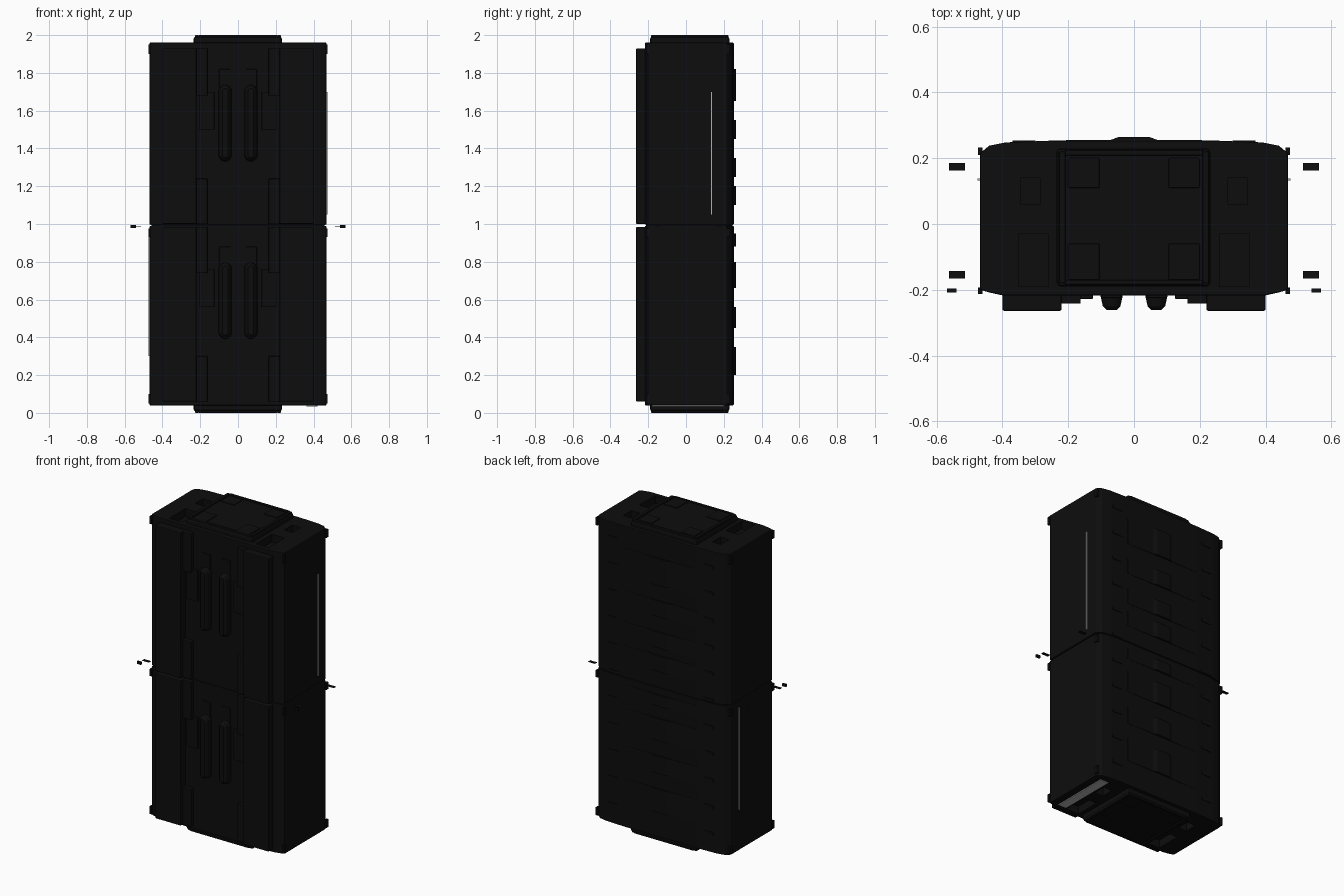
import bpy, bmesh, math
from mathutils import Vector

cube = bpy.data.objects.get("Cube")
if cube:
    bpy.data.objects.remove(cube, do_unlink=True)


def material(name, v):
    m = bpy.data.materials.new(name)
    m.use_nodes = True
    m.diffuse_color = (v, v, v, 1)
    m.node_tree.nodes["Principled BSDF"].inputs["Base Color"].default_value = (v, v, v, 1)
    return m


BLACK = material("black", 0.004)
GREY = material("light grey", 0.45)


def finish(name, bm, mat=BLACK, bevel=0):
    bmesh.ops.recalc_face_normals(bm, faces=bm.faces)
    me = bpy.data.meshes.new(name)
    bm.to_mesh(me)
    bm.free()
    me.materials.append(mat)
    ob = bpy.data.objects.new(name, me)
    bpy.context.collection.objects.link(ob)
    if bevel:
        mod = ob.modifiers.new("bevel", "BEVEL")
        mod.width, mod.segments = bevel, 2
    return ob


def box(name, x, y, z, mat=BLACK, bevel=0):
    """Box from three (low, high) ranges."""
    bm = bmesh.new()
    bmesh.ops.create_cube(bm, size=1)
    for v in bm.verts:
        v.co = Vector([(a + b) / 2 + c * (b - a) for c, (a, b) in zip(v.co, (x, y, z))])
    return finish(name, bm, mat, bevel)


def mirrored(s, x):
    return tuple(sorted((s * x[0], s * x[1])))


def prism(name, outline, z, bevel=0):
    """Vertical extrusion of an (x, y) outline."""
    bm = bmesh.new()
    face = bm.faces.new([bm.verts.new((x, y, z[0])) for x, y in outline])
    ext = bmesh.ops.extrude_face_region(bm, geom=[face])
    for v in ext["geom"]:
        if isinstance(v, bmesh.types.BMVert):
            v.co.z = z[1]
    return finish(name, bm, BLACK, bevel)


def capsule(name, x, z, r, y0, y1):
    """Rounded bar with sloping sides, raised towards the front."""
    bm = bmesh.new()
    rings = []
    for y, k in ((y0, 1), (y1 + 0.012, 0.75), (y1, 0.4)):
        ring = []
        for i in range(20):
            a = 2 * math.pi * (i + 0.5) / 20
            end = z[1] - r if math.sin(a) > 0 else z[0] + r
            ring.append(bm.verts.new((x + r * k * math.cos(a), y, end + r * k * math.sin(a))))
        rings.append(ring)
    for lo, hi in zip(rings, rings[1:]):
        for i in range(20):
            j = (i + 1) % 20
            bm.faces.new((lo[i], lo[j], hi[j], hi[i]))
    bm.faces.new(rings[-1])
    return finish(name, bm)


# Body in two halves with a narrow seam
half = [(0.4, -0.217), (0.44, -0.208), (0.468, -0.2), (0.468, 0.215),
        (0.44, 0.238), (0.39, 0.248), (0.26, 0.253)]
outline = half + [(-x, y) for x, y in reversed(half)]
core = [(x * 0.98, y * 0.975) for x, y in outline]
halves = [prism("lower_body", outline, (0.04, 0.99), 0.004),
          prism("upper_body", outline, (0.996, 1.96), 0.004)]
prism("seam_core", core, (0.97, 1.02))

# Pockets sunk in both ends beside the caps
for s in (-1, 1):
    for ob, z in zip(halves, ((0.0, 0.09), (1.91, 2.0))):
        for x, y in (((0.26, 0.35), (-0.19, -0.03)), ((0.285, 0.345), (0.06, 0.14))):
            cut = box("pocket_cutter", mirrored(s, x), y, z)
            cut.hide_render = True
            cut.hide_viewport = True
            cut.display_type = "WIRE"
            mod = ob.modifiers.new("pocket", "BOOLEAN")
            mod.operation, mod.object = "DIFFERENCE", cut
            mod.solver = "EXACT"

# End caps with raised rim, centre pads and clips
for end in ("bottom", "top"):
    def zr(a, b, end=end):
        return (a, b) if end == "bottom" else (2 - b, 2 - a)
    box(end + "_cap", (-0.235, 0.232), (-0.19, 0.23), zr(0.008, 0.06), bevel=0.012)
    for s in (-1, 1):
        box(end + "_cap_rim_side", mirrored(s, (0.208, 0.228)), (-0.18, 0.22), zr(0, 0.02), bevel=0.004)
        for y in ((0.11, 0.2), (-0.17, -0.06)):
            box(end + "_cap_pad", mirrored(s, (0.105, 0.2)), y, zr(0.003, 0.02), bevel=0.003)
    for y in ((-0.185, -0.17), (0.208, 0.225)):
        box(end + "_cap_rim", (-0.21, 0.21), y, zr(0, 0.02), bevel=0.004)

# Front panels, stepped edges, clamps and rounded bars
for z0, z1 in ((0.06, 0.985), (1.0, 1.93)):
    for s in (-1, 1):
        box("front_panel", mirrored(s, (0.22, 0.4)), (-0.264, -0.2), (z0, z1), bevel=0.005)
        for a, b in ((0, 0.24), (0.68, z1 - z0)):
            box("front_step", mirrored(s, (0.162, 0.222)), (-0.242, -0.2), (z0 + a, z0 + b), bevel=0.003)
        box("front_clamp", mirrored(s, (0.125, 0.205)), (-0.228, -0.2), (z0 + 0.5, z0 + 0.7), bevel=0.003)
        capsule("front_bar", s * 0.068, (z0 + 0.33, z0 + 0.74), 0.036, -0.21, -0.262)
        box("bar_ramp", mirrored(s, (0.04, 0.1)), (-0.225, -0.2), (z0 + 0.72, z0 + 0.82), bevel=0.003)

# Back ridge pads and rows of ribs
ridge = [(-0.26, 0.24), (-0.26, 0.254), (-0.07, 0.256), (-0.045, 0.265),
         (0.045, 0.265), (0.07, 0.256), (0.26, 0.254), (0.26, 0.24)]
for z in ((0.2, 0.35), (0.45, 0.56), (0.66, 0.8), (0.88, 0.95),
          (1.1, 1.2), (1.25, 1.35), (1.45, 1.55), (1.65, 1.82)):
    prism("back_ridge", ridge, z)
for i in range(11):
    z = 0.15 + i * 0.17
    for s in (-1, 1):
        box("back_rib", mirrored(s, (0.3, 0.37)), (0.24, 0.254), (z, z + 0.02))

# Corner fins, side handles and floating side tabs
for s in (-1, 1):
    for y in ((0.21, 0.233), (-0.213, -0.193)):
        for z in ((0.05, 0.1), (0.93, 0.975), (1.9, 1.95)):
            box("corner_fin", mirrored(s, (0.46, 0.474)), y, z)
    for y in ((0.163, 0.185), (-0.165, -0.143)):
        box("side_tab", mirrored(s, (0.513, 0.562)), y, (0.985, 0.987))
    box("front_tab", mirrored(s, (0.54, 0.568)), (-0.208, -0.196), (0.98, 0.996))
for s, z in ((1, (1.05, 1.7)), (-1, (0.3, 0.95))):
    box("side_strip", mirrored(s, (0.465, 0.475)), (0.132, 0.138), z, GREY)

# Pale strip under the left side of the base
box("base_strip", (0.362, 0.42), (-0.18, 0.2), (0.035, 0.042), GREY)
